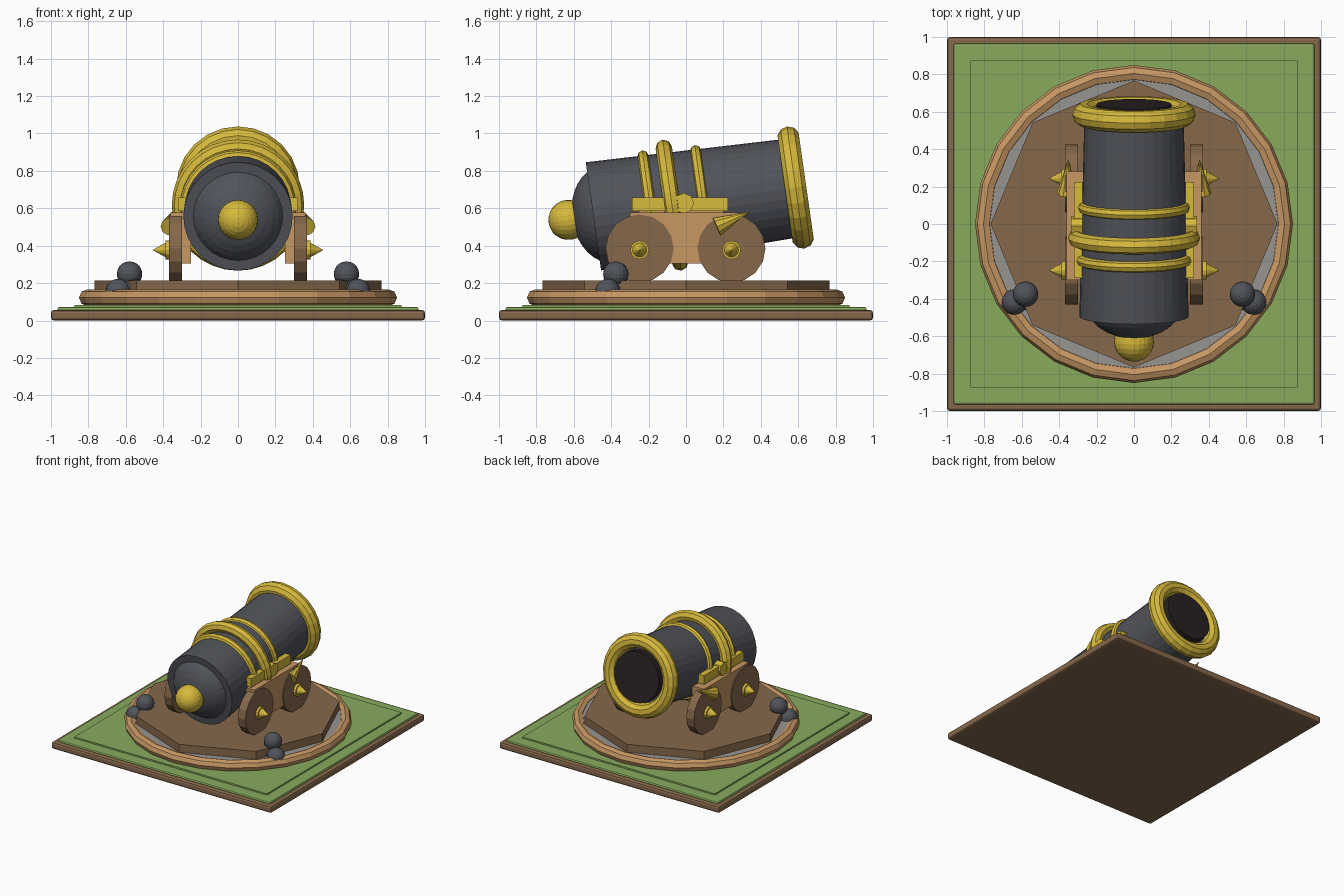
import bpy
import bmesh
from math import cos, sin, pi, radians
from mathutils import Matrix, Vector

if "Cube" in bpy.data.objects:
    bpy.data.objects.remove(bpy.data.objects["Cube"])


def material(name, rgb):
    m = bpy.data.materials.new(name)
    m.use_nodes = True
    color = (*rgb, 1)
    m.diffuse_color = color
    m.node_tree.nodes["Principled BSDF"].inputs["Base Color"].default_value = color
    return m


GREEN = material("grass green", (0.25, 0.41, 0.11))
BROWN = material("dark wood", (0.24, 0.14, 0.07))
TAN = material("light wood", (0.57, 0.31, 0.125))
GOLD = material("gold", (0.68, 0.49, 0.045))
IRON = material("dark iron", (0.082, 0.088, 0.104))
STONE = material("grey stone", (0.31, 0.3, 0.28))
BLACK = material("bore black", (0.023, 0.016, 0.016))


def finish(name, bm, mat):
    bmesh.ops.recalc_face_normals(bm, faces=bm.faces)
    mesh = bpy.data.meshes.new(name)
    bm.to_mesh(mesh)
    bm.free()
    mesh.materials.append(mat)
    obj = bpy.data.objects.new(name, mesh)
    bpy.context.collection.objects.link(obj)
    return obj


def lathe(name, profile, segs, frame, mat, closed=False):
    """Revolve (radius, height) points about the local z axis of frame."""
    bm = bmesh.new()
    rings = []
    for r, h in profile:
        if r < 1e-5:
            rings.append([bm.verts.new(frame @ Vector((0, 0, h)))] * segs)
        else:
            angles = [2 * pi * i / segs for i in range(segs)]
            rings.append([bm.verts.new(frame @ Vector((r * cos(a), r * sin(a), h)))
                          for a in angles])
    pairs = list(zip(rings, rings[1:]))
    if closed:
        pairs.append((rings[-1], rings[0]))
    for a, b in pairs:
        for i in range(segs):
            j = (i + 1) % segs
            corners = list(dict.fromkeys((a[i], a[j], b[j], b[i])))
            if len(corners) > 2:
                bm.faces.new(corners)
    return finish(name, bm, mat)


def torus(name, major, minor, height, segs, frame, mat, sides=8):
    ring = [(major + minor * cos(2 * pi * k / sides),
             height + minor * sin(2 * pi * k / sides)) for k in range(sides)]
    return lathe(name, ring, segs, frame, mat, closed=True)


def ball(name, radius, frame, mat, depth=None, segs=24):
    depth = depth or radius
    n = segs // 2
    arc = [(radius * sin(pi * k / n), -depth * cos(pi * k / n)) for k in range(n + 1)]
    return lathe(name, arc, segs, frame, mat)


def disc(name, radius, low, high, segs, frame, mat):
    return lathe(name, [(0, low), (radius, low), (radius, high), (0, high)],
                 segs, frame, mat)


def box(name, low, high, mat, bevel=0):
    low, high = Vector(low), Vector(high)
    bm = bmesh.new()
    bmesh.ops.create_cube(bm, size=1)
    for v in bm.verts:
        v.co = (low + high) / 2 + v.co * (high - low)
    if bevel:
        bmesh.ops.bevel(bm, geom=list(bm.edges), offset=bevel, segments=2,
                        profile=0.5, affect='EDGES')
    return finish(name, bm, mat)


def at(x, y, z):
    return Matrix.Translation((x, y, z))


# Ground slabs
box("ground_border", (-1, -1, 0), (1, 1, 0.056), BROWN, 0.016)
box("grass_slab", (-0.965, -0.965, 0.03), (0.965, 0.965, 0.072), GREEN, 0.01)
box("grass_raised_square", (-0.875, -0.875, 0.06), (0.875, 0.875, 0.084), GREEN)

# Round platform
origin = at(0, 0, 0)
torus("platform_ring", 0.805, 0.045, 0.122, 24, origin, TAN)
disc("stone_floor", 0.8, 0.06, 0.15, 24, origin, STONE)
disc("octagon_deck", 0.767, 0.1, 0.215, 8, origin, BROWN)

# Barrel, tilted upward, built along its own axis from the breech
barrel = at(0, -0.495, 0.557) @ Matrix.Rotation(radians(-81.9), 4, 'X')
MUZZLE = 1.092
lathe("barrel", [(0, 0), (0.292, 0), (0.265, MUZZLE), (0, MUZZLE)], 32, barrel, IRON)
ball("breech_dome", 0.26, barrel @ at(0, 0, 0.075), IRON, depth=0.19, segs=32)
ball("breech_knob", 0.107, barrel @ at(0, 0, -0.135), GOLD)
torus("muzzle_ring", 0.27, 0.06, MUZZLE, 24, barrel, GOLD, sides=10)
disc("bore", 0.2, MUZZLE - 0.1, MUZZLE + 0.055, 24, barrel, BLACK)
for name, major, minor, h in (("rear_band", 0.282, 0.03, 0.308),
                              ("middle_band", 0.31, 0.044, 0.424),
                              ("front_band", 0.27, 0.03, 0.59)):
    torus(name, major, minor, h, 32, barrel, GOLD)

# Carriage and cannonballs, repeated on both sides
for side, s in (("left", 1), ("right", -1)):
    outward = Matrix.Rotation(s * pi / 2, 4, 'Y')

    def slab(name, x0, x1, y0, y1, z0, z1, mat):
        box(f"{side}_{name}", (min(s * x0, s * x1), y0, z0),
            (max(s * x0, s * x1), y1, z1), mat)

    slab("carriage_cheek", 0.25, 0.36, -0.3, 0.28, 0.305, 0.577, TAN)
    slab("gold_rail", 0.25, 0.322, -0.29, 0.225, 0.585, 0.658, GOLD)
    slab("rail_support", 0.25, 0.3, -0.25, 0.2, 0.57, 0.59, TAN)
    disc(f"{side}_trunnion", 0.055, 0.2, 0.337, 8, at(0, -0.012, 0.627) @ outward, GOLD)

    # Wheels with spiked hubs
    for end, y in (("rear", -0.248), ("front", 0.243)):
        axle = at(0, y, 0.385) @ outward
        disc(f"{side}_{end}_wheel", 0.182, 0.3, 0.368, 16, axle, BROWN)
        hub = at(0, y, 0.377) @ outward
        lathe(f"{side}_{end}_hub",
              [(0, 0.34), (0.05, 0.34), (0.05, 0.388), (0.038, 0.388), (0, 0.457)],
              12, hub, GOLD)

    # Forward pointing spike on the cheek
    base, tip = Vector((s * 0.362, 0.163, 0.502)), Vector((s * 0.35, 0.348, 0.583))
    aim = (tip - base).to_track_quat('Z', 'Y').to_matrix().to_4x4()
    lathe(f"{side}_spike", [(0, 0), (0.052, 0), (0, (tip - base).length)], 10,
          Matrix.Translation(base) @ aim, GOLD)

    # Small pile of cannonballs
    for n, (x, y, z) in enumerate(((0.58, -0.375, 0.248), (0.64, -0.418, 0.155),
                                   (0.56, -0.395, 0.16))):
        ball(f"{side}_cannonball_{n + 1}", 0.068, at(s * x, y, z), IRON, segs=20)
